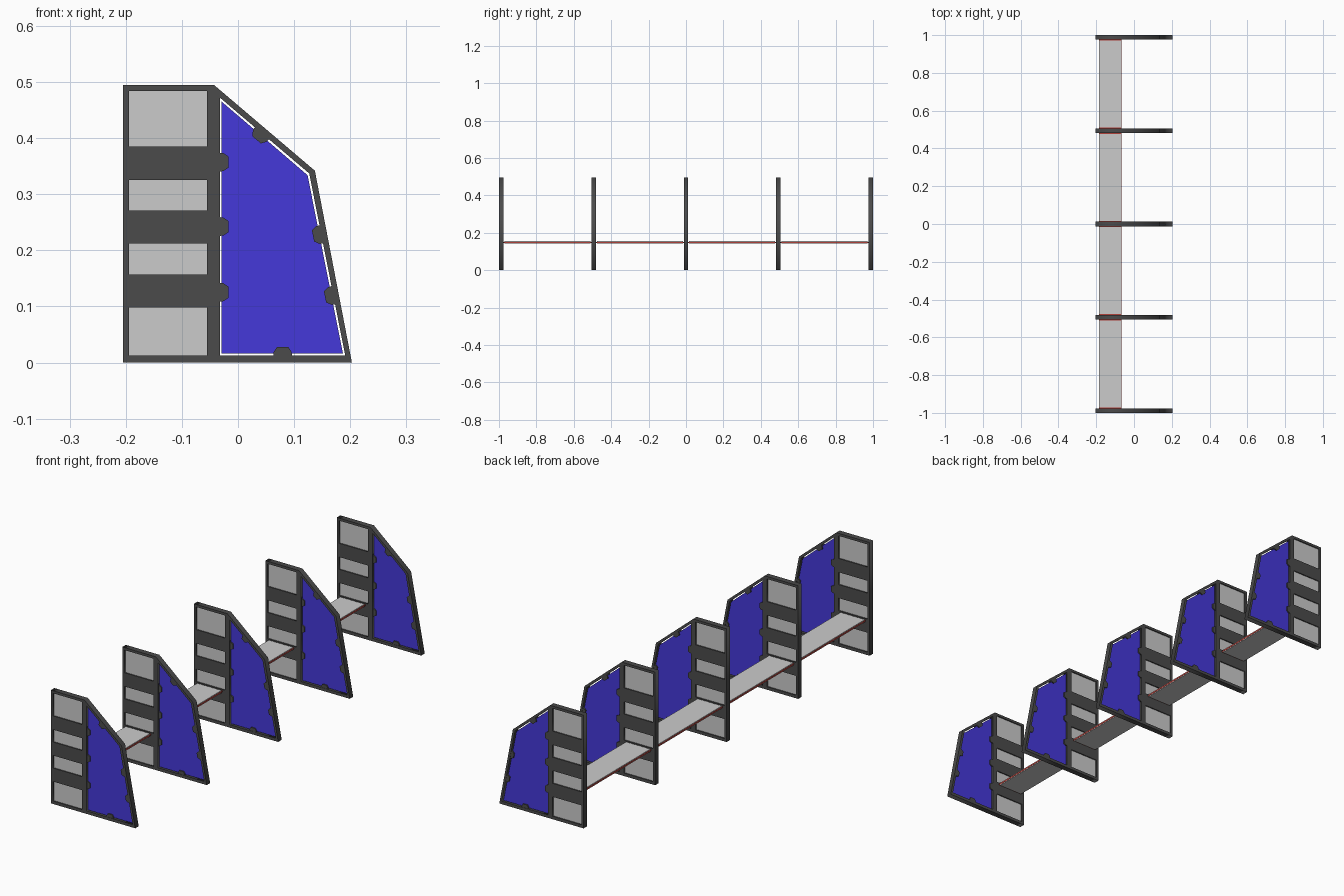
import bpy
from math import pi
from mathutils import Matrix, Vector

if "Cube" in bpy.data.objects:
    bpy.data.objects.remove(bpy.data.objects["Cube"])


def material(name, rgb):
    m = bpy.data.materials.new(name)
    m.diffuse_color = (*rgb, 1)
    m.use_nodes = True
    m.node_tree.nodes["Principled BSDF"].inputs["Base Color"].default_value = m.diffuse_color
    return m


DARK = material("dark_grey", (0.07, 0.07, 0.07))
BLUE = material("blue", (0.06, 0.04, 0.70))
RED = material("red", (0.45, 0.05, 0.04))
GREY = material("light_grey", (0.55, 0.55, 0.55))


def plate(name, loops, thickness, mat):
    """Upright mesh plate in the xz plane; inner loops become holes."""
    cu = bpy.data.curves.new(name + "_profile", 'CURVE')
    cu.dimensions = '2D'
    cu.fill_mode = 'BOTH'
    cu.extrude = thickness / 2
    for pts in loops:
        s = cu.splines.new('POLY')
        s.points.add(len(pts) - 1)
        for p, (x, z) in zip(s.points, pts):
            p.co = (x, z, 0, 1)
        s.use_cyclic_u = True
    tmp = bpy.data.objects.new("tmp", cu)
    me = bpy.data.meshes.new_from_object(tmp)
    bpy.data.objects.remove(tmp)
    bpy.data.curves.remove(cu)
    me.transform(Matrix.Rotation(pi / 2, 4, 'X'))
    me.name = name
    me.materials.clear()
    me.materials.append(mat)
    return me


def place(name, me, y=0):
    ob = bpy.data.objects.new(name, me)
    ob.location.y = y
    bpy.context.collection.objects.link(ob)


def box(name, x0, x1, y0, y1, z0, z1, mat):
    bpy.ops.mesh.primitive_cube_add(
        size=1, location=((x0 + x1) / 2, (y0 + y1) / 2, (z0 + z1) / 2))
    ob = bpy.context.object
    ob.name = name
    ob.scale = (x1 - x0, y1 - y0, z1 - z0)
    ob.data.materials.append(mat)


def rect(x0, x1, z0, z1):
    return [(x0, z0), (x1, z0), (x1, z1), (x0, z1)]


T = 0.024
OUTER = [(-0.205, 0), (0.203, 0), (0.137, 0.342), (-0.043, 0.495), (-0.205, 0.495)]
HOLE = [(-0.032, 0.013), (0.191, 0.013), (0.127, 0.337), (-0.032, 0.472)]
PANEL = [(-0.029, 0.016), (0.187, 0.016), (0.124, 0.334), (-0.029, 0.465)]
WINDOWS = [(0.013, 0.098), (0.157, 0.212), (0.271, 0.325), (0.385, 0.484)]
windows = [rect(-0.194, -0.055, a, b) for a, b in WINDOWS]

# divider frame, its infill panels and the blue side panel
parts = [("frame", plate("frame", [OUTER, HOLE] + windows, T, DARK)),
         ("blue_panel", plate("blue_panel", [PANEL], 0.012, BLUE))]
for i, w in enumerate(windows):
    parts.append((f"window_panel_{i + 1}", plate("window_panel", [w], 0.014, GREY)))

# clips holding the blue panel: (hole edge, fraction along it)
CLIPS = [(0, 0.5), (1, 0.33), (1, 0.665), (2, 0.53), (3, 0.25), (3, 0.5), (3, 0.755)]
SHAPE = [(-0.017, -0.003), (0.017, -0.003), (0.016, 0.006), (0.010, 0.015),
         (-0.010, 0.015), (-0.016, 0.006)]
for i, (e, t) in enumerate(CLIPS):
    a, b = Vector(HOLE[e]), Vector(HOLE[(e + 1) % 4])
    d = (b - a).normalized()
    n = Vector((-d.y, d.x))
    pts = [tuple(a.lerp(b, t) + d * u + n * v) for u, v in SHAPE]
    parts.append((f"clip_{i + 1}", plate("clip", [pts], T - 0.002, DARK)))

# five dividers along y
STEP = 0.494
for k in range(-2, 3):
    for name, me in parts:
        place(f"{name}_divider_{k + 3}", me, k * STEP)

# shelves between dividers: grey boards around a red core that shows at the rim
for k in range(4):
    y0 = (k - 2) * STEP + T / 2
    y1 = y0 + STEP - T
    box(f"shelf_core_{k + 1}", -0.186, -0.067, y0, y1, 0.146, 0.152, RED)
    box(f"shelf_top_{k + 1}", -0.185, -0.068, y0 + 0.005, y1 - 0.005, 0.152, 0.155, GREY)
    box(f"shelf_bottom_{k + 1}", -0.185, -0.068, y0 + 0.005, y1 - 0.005, 0.143, 0.146, GREY)
